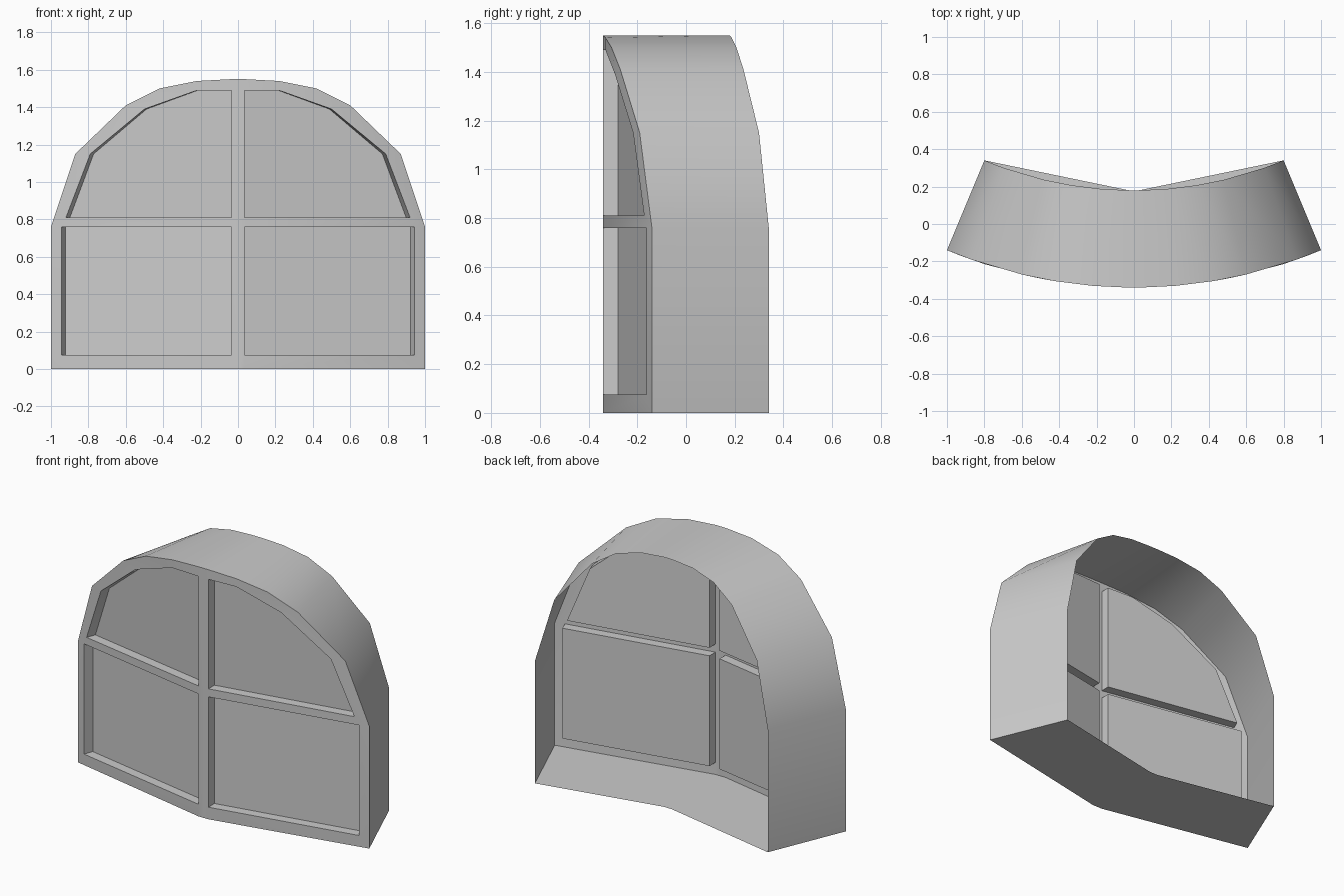
import bpy, bmesh, math

if "Cube" in bpy.data.objects:
    bpy.data.objects.remove(bpy.data.objects["Cube"])

R, CY = 2.6, 2.26          # radius and centre of the curved wall
BACK, GLASS = 0.8, 0.977   # radial scale of the rear rim and of the recessed panes
M = 0.035                  # half width of the centre post

bm = bmesh.new()
cache = {}


def vert(x, z, s=1.0):
    key = (x, z, s)
    if key not in cache:
        cache[key] = bm.verts.new((s * x, CY - s * math.sqrt(R * R - x * x), z))
    return cache[key]


def face(*pts, s=1.0):
    bm.faces.new([vert(x, z, s) for x, z in pts])


def sweep(pts, s, closed):
    # joins a profile on the front surface to its copy further back
    pairs = list(zip(pts, pts[1:] + pts[:1]))
    for a, b in (pairs if closed else pairs[:-1]):
        bm.faces.new([vert(*a), vert(*b), vert(*b, s), vert(*a, s)])


# right half outlines
arch = [(1, .76), (.87, 1.15), (.6, 1.41), (.42, 1.5), (.22, 1.54), (M, 1.55)]
low = [(M, .075), (.945, .075), (.945, .76), (M, .76)]
up = [(M, .81), (.92, .81), (.79, 1.15), (.5, 1.39), (.22, 1.49), (M, 1.49)]

# centre post
levels = [0, .075, .76, .81, 1.49, 1.55]
for a, b in zip(levels, levels[1:]):
    face((0, a), (M, a), (M, b), (0, b))

# bottom rail, side stile and cross bar
face((M, 0), (1, 0), low[1], low[0])
face((1, 0), arch[0], low[2], low[1])
face(low[3], low[2], up[1], up[0])
face(low[2], arch[0], up[1])

# arched head of the frame
face(arch[0], arch[1], up[2], up[1])
face(arch[1], arch[2], up[3], up[2])
face(arch[2], arch[3], up[3])
face(arch[3], arch[4], up[4], up[3])
face(arch[4], arch[5], up[5], up[4])

# recessed panes
for pane in (low, up):
    sweep(pane, GLASS, True)
    face(*pane, s=GLASS)

# deep reveal around the outline, open at the back
sweep([(0, 0), (M, 0), (1, 0)] + arch + [(0, 1.55)], BACK, False)

bmesh.ops.recalc_face_normals(bm, faces=bm.faces)
bm.faces.ensure_lookup_table()
if bm.faces[0].normal.y > 0:
    bmesh.ops.reverse_faces(bm, faces=bm.faces)

mesh = bpy.data.meshes.new("arched_window")
bm.to_mesh(mesh)
bm.free()
window = bpy.data.objects.new("arched_window", mesh)
bpy.context.collection.objects.link(window)

# left half
mirror = window.modifiers.new("Mirror", 'MIRROR')
mirror.use_clip = True
bpy.context.view_layer.objects.active = window
window.select_set(True)
bpy.ops.object.modifier_apply(modifier="Mirror")
bpy.ops.object.shade_smooth_by_angle(angle=math.radians(30))
